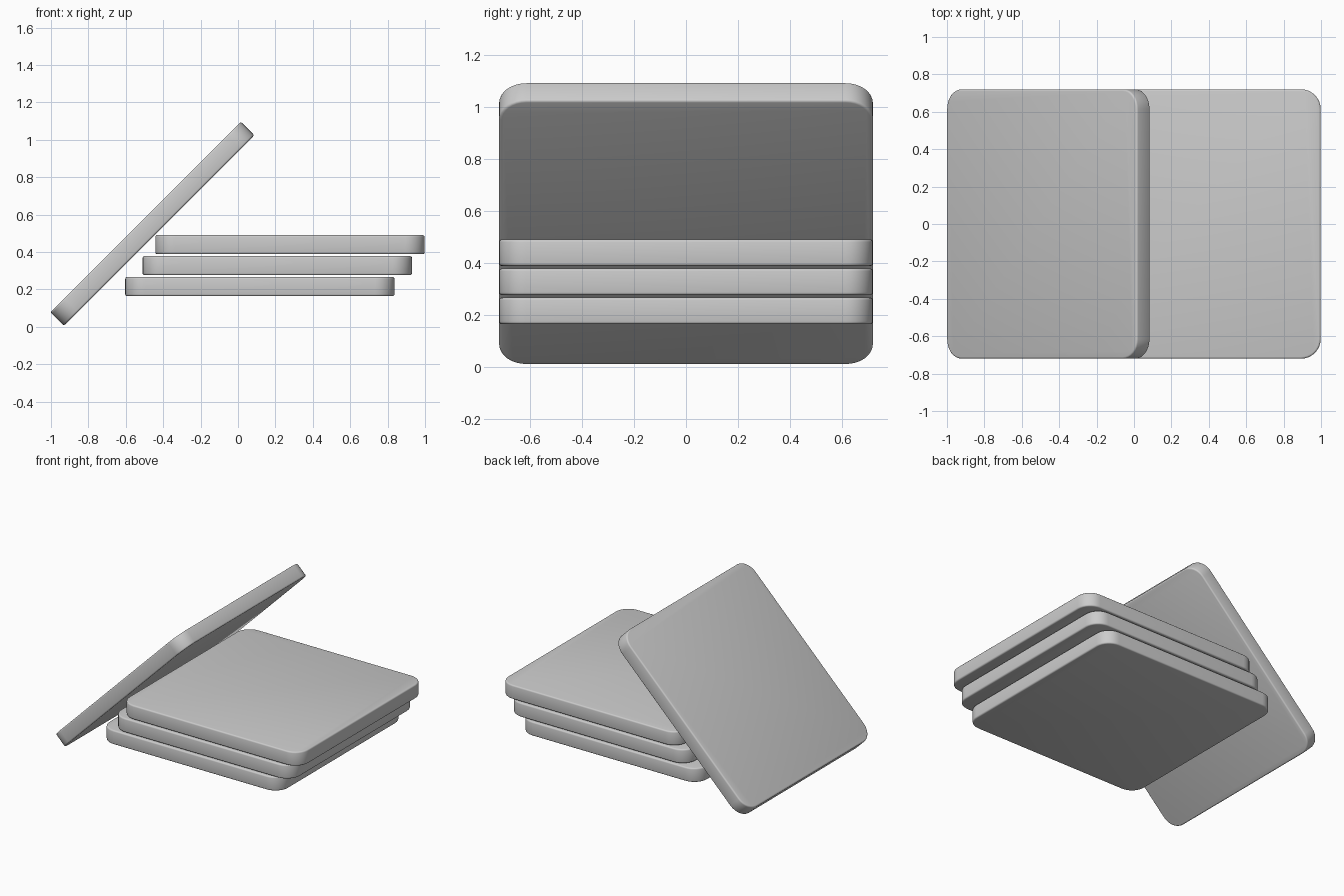
import bpy, bmesh
from math import pi, sin, cos, radians

if "Cube" in bpy.data.objects:
    bpy.data.objects.remove(bpy.data.objects["Cube"])

SIZE, THICK, RADIUS, STEPS = 1.44, 0.102, 0.105, 8


def slab(name, location, tilt=0.0):
    """Square tile with rounded corners and softened rims."""
    bm = bmesh.new()
    c = SIZE / 2 - RADIUS
    verts = []
    for q, (sx, sy) in enumerate([(1, 1), (-1, 1), (-1, -1), (1, -1)]):
        for i in range(STEPS + 1):
            a = q * pi / 2 + i / STEPS * pi / 2
            verts.append(bm.verts.new((sx * c + RADIUS * cos(a),
                                       sy * c + RADIUS * sin(a), -THICK / 2)))
    base = bm.faces.new(verts)
    top = bmesh.ops.extrude_face_region(bm, geom=[base], use_keep_orig=True)
    bmesh.ops.translate(bm, vec=(0, 0, THICK),
                        verts=[v for v in top["geom"] if isinstance(v, bmesh.types.BMVert)])
    bmesh.ops.recalc_face_normals(bm, faces=bm.faces)
    mesh = bpy.data.meshes.new(name)
    bm.to_mesh(mesh)
    bm.free()
    obj = bpy.data.objects.new(name, mesh)
    bpy.context.collection.objects.link(obj)
    obj.location = location
    obj.rotation_euler = (0, -tilt, 0)
    # Softened rims
    bev = obj.modifiers.new("rim", "BEVEL")
    bev.width = 0.01
    bev.segments = 3
    bev.limit_method = "ANGLE"
    bev.angle_limit = radians(40)
    mesh.polygons.foreach_set("use_smooth", [True] * len(mesh.polygons))
    return obj


# Staggered stack of three tiles
slab("bottom_tile", (0.117, 0, 0.215))
slab("middle_tile", (0.21, 0, 0.327))
slab("top_tile", (0.278, 0, 0.439))
# Tile leaning against the stack
slab("leaning_tile", (-0.458, 0, 0.551), radians(45))
